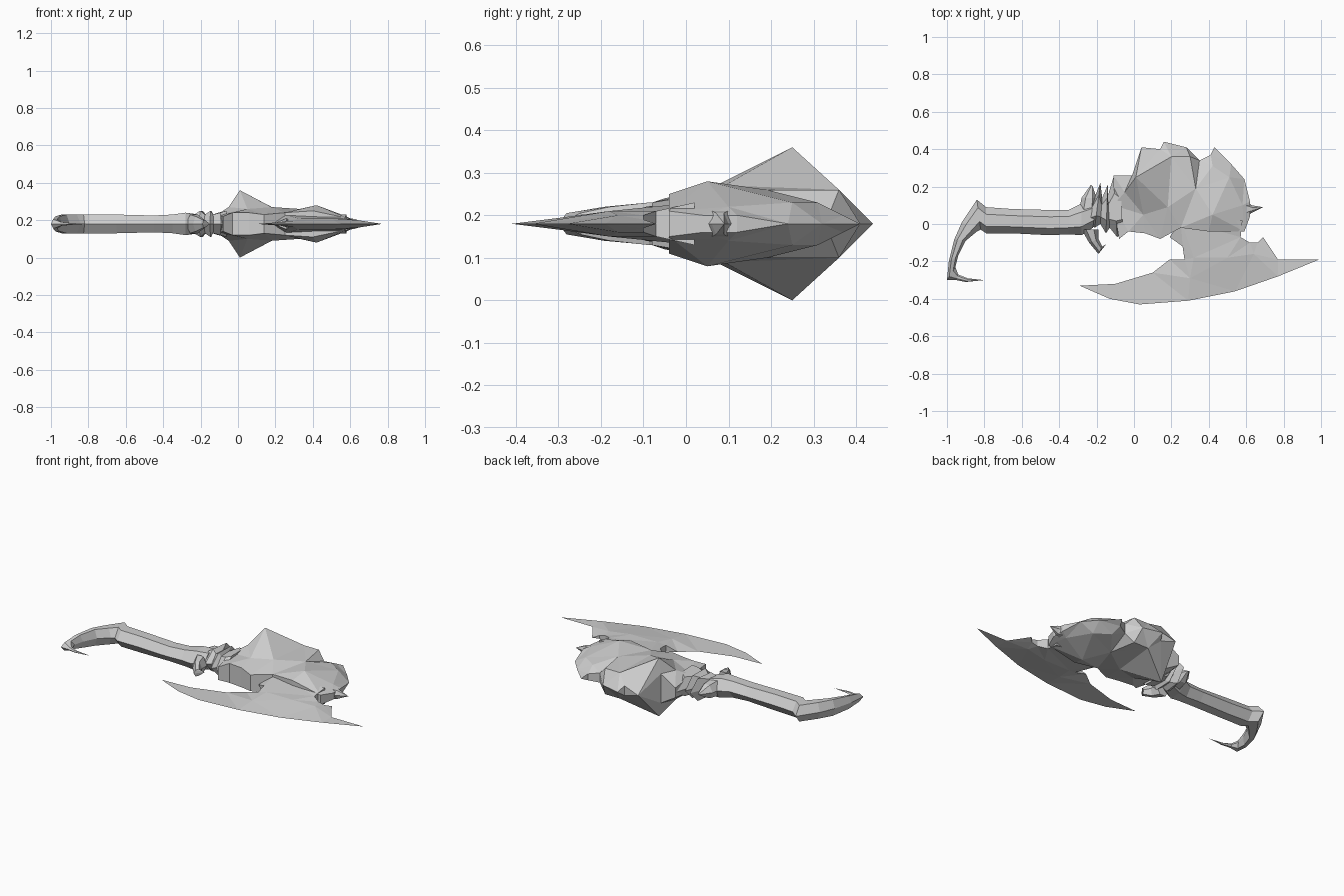
import bpy
import bmesh
from mathutils import Vector
from mathutils.geometry import delaunay_2d_cdt

# All shape data is in hundredths of a unit; the weapon lies flat and is
# symmetrical above and below its middle plane.
UNIT = 0.01
MIDDLE = 0.18

old_cube = bpy.data.objects.get("Cube")
if old_cube:
    bpy.data.objects.remove(old_cube, do_unlink=True)

grey = bpy.data.materials.new("plain_grey")
grey.use_nodes = True
colour = (0.62, 0.62, 0.62, 1)
grey.diffuse_color = colour
for node in grey.node_tree.nodes:
    if node.type == "BSDF_PRINCIPLED":
        node.inputs["Base Color"].default_value = colour


def finish(bm, name):
    """Weld the mesh, orient its faces and make it a flat shaded object."""
    bmesh.ops.remove_doubles(bm, verts=bm.verts[:], dist=0.0005)
    bmesh.ops.recalc_face_normals(bm, faces=bm.faces[:])
    mesh = bpy.data.meshes.new(name)
    bm.to_mesh(mesh)
    bm.free()
    mesh.materials.append(grey)
    obj = bpy.data.objects.new(name, mesh)
    bpy.context.scene.collection.objects.link(obj)
    return obj


def place(x, y, height):
    return Vector((x * UNIT, y * UNIT, MIDDLE + height * UNIT))


def faceted_plate(name, outline, peaks):
    """Mirrored faceted slab: outline and inner peaks as (x, y, half height)."""
    points = outline + peaks
    count = len(outline)
    flat = [Vector((x, y)) for x, y, h in points]
    result = delaunay_2d_cdt(flat, [], [list(range(count))], 1, 0.0001)
    triangles, sources = result[2], result[3]
    bm = bmesh.new()
    upper = [bm.verts.new(place(x, y, h)) for x, y, h in points]
    lower = [bm.verts.new(place(x, y, -h)) for x, y, h in points]
    for triangle in triangles:
        ids = [sources[i][0] for i in triangle]
        bm.faces.new([upper[i] for i in ids])
        bm.faces.new([lower[i] for i in reversed(ids)])
    for i in range(count):
        j = (i + 1) % count
        if outline[i][2] or outline[j][2]:
            bm.faces.new((upper[i], lower[i], lower[j], upper[j]))
    return finish(bm, name)


def six_sided_loft(name, stations):
    """Loft of hexagons, each given by two opposite edges and a half height."""
    bm = bmesh.new()
    rings = []
    for ax, ay, bx, by, height in stations:
        a, b = place(ax, ay, 0), place(bx, by, 0)
        lift = Vector((0, 0, height * UNIT))
        near, far = a.lerp(b, 0.27), a.lerp(b, 0.73)
        corners = (a, near + lift, far + lift, b, far - lift, near - lift)
        rings.append([bm.verts.new(c) for c in corners])
    for first, second in zip(rings, rings[1:]):
        for i in range(len(first)):
            j = (i + 1) % len(first)
            bm.faces.new((first[i], first[j], second[j], second[i]))
    bm.faces.new(rings[0])
    bm.faces.new(rings[-1])
    return finish(bm, name)


# Heavy faceted head with its two tall peaks
faceted_plate(
    "axe_head",
    [(-11, 10, 5), (-8, -8, 4), (-3, -4, 6), (6, -5, 6), (14, -8, 5),
     (25, -2, 6), (40, -4, 7), (59, -4, 3), (62, 4, 2), (62, 12, 2),
     (59, 24, 0), (52, 32, 0), (43, 41, 0), (41, 37, 2), (35, 34, 3),
     (28, 41, 0), (16, 44, 0), (14, 40, 3), (4, 41, 0), (-1, 26, 9),
     (-11, 26, 3)],
    [(1, 25, 18), (42, 5, 10), (20, 36, 8), (30, 36, 8), (-5, 17, 9),
     (58, 10, 4), (51, 25, 5), (42, 31, 5), (33, 19, 8), (18, 9, 9),
     (5, 5, 8)],
)

# Broad crescent blade with its neck running into the head
faceted_plate(
    "crescent_blade",
    [(-29, -33, 0), (-13, -40, 0), (3, -43, 0), (29, -41, 0), (54, -36, 0),
     (77, -28, 0), (99, -19, 0), (77, -19, 0), (69, -7, 0), (66, -10, 1),
     (62, -10, 2), (57, -7, 3), (58, 2, 5), (25, 2, 5), (19, -7, 0),
     (26, -12, 3), (27, -19, 2), (19, -19, 0), (10, -26, 0), (-10, -32, 0)],
    [(32, -18, 3), (50, -18, 3), (64, -16, 2), (30, -29, 1.5)],
)

# Curved pommel claw and straight grip
six_sided_loft(
    "handle",
    [(-80, -30, -80, -30, 0), (-90, -31, -89, -29, 0.5),
     (-95, -30, -94, -27, 1), (-100, -30, -95.5, -23, 2.5),
     (-99, -20, -94, -17, 4), (-96, -8, -90, -9, 5),
     (-92, 1, -84, -4, 5), (-84, 13, -82, -3, 5), (-79, 9, -79, -5, 5),
     (-65, 8, -65, -5, 5), (-45, 7.5, -45, -6, 4.5),
     (-35, 7.5, -35, -5.5, 5), (-28, 11, -28, -6, 6),
     (-20, 13, -22, -2, 5)],
)

# Ragged slanted rings where the grip meets the head
six_sided_loft(
    "collar_rings",
    [(-22, 12, -24, 0, 5), (-18, 22, -21, -2, 7), (-17, 14, -18, 0, 5),
     (-14, 21, -15, -5, 7), (-14, 15, -13, -2, 5), (-11, 25, -9, -7, 6),
     (-7, 20, -6, -4, 7)],
)

# Thorns around the guard
six_sided_loft(
    "guard_hook",
    [(-28, -3, -19, -3, 5), (-24, -10, -19, -8, 4),
     (-19, -16, -17, -12, 2), (-15, -11, -15, -11, 0)],
)
six_sided_loft(
    "guard_thorn",
    [(-30, 5, -20, 5, 5), (-28, 14, -20, 14, 4), (-23, 21, -22, 20, 0)],
)

# Short spike on the outer end of the head
six_sided_loft(
    "end_spike",
    [(60, 12, 60, 4, 3), (63, 10, 63, 6, 2.5), (69, 9, 69, 9, 0)],
)
